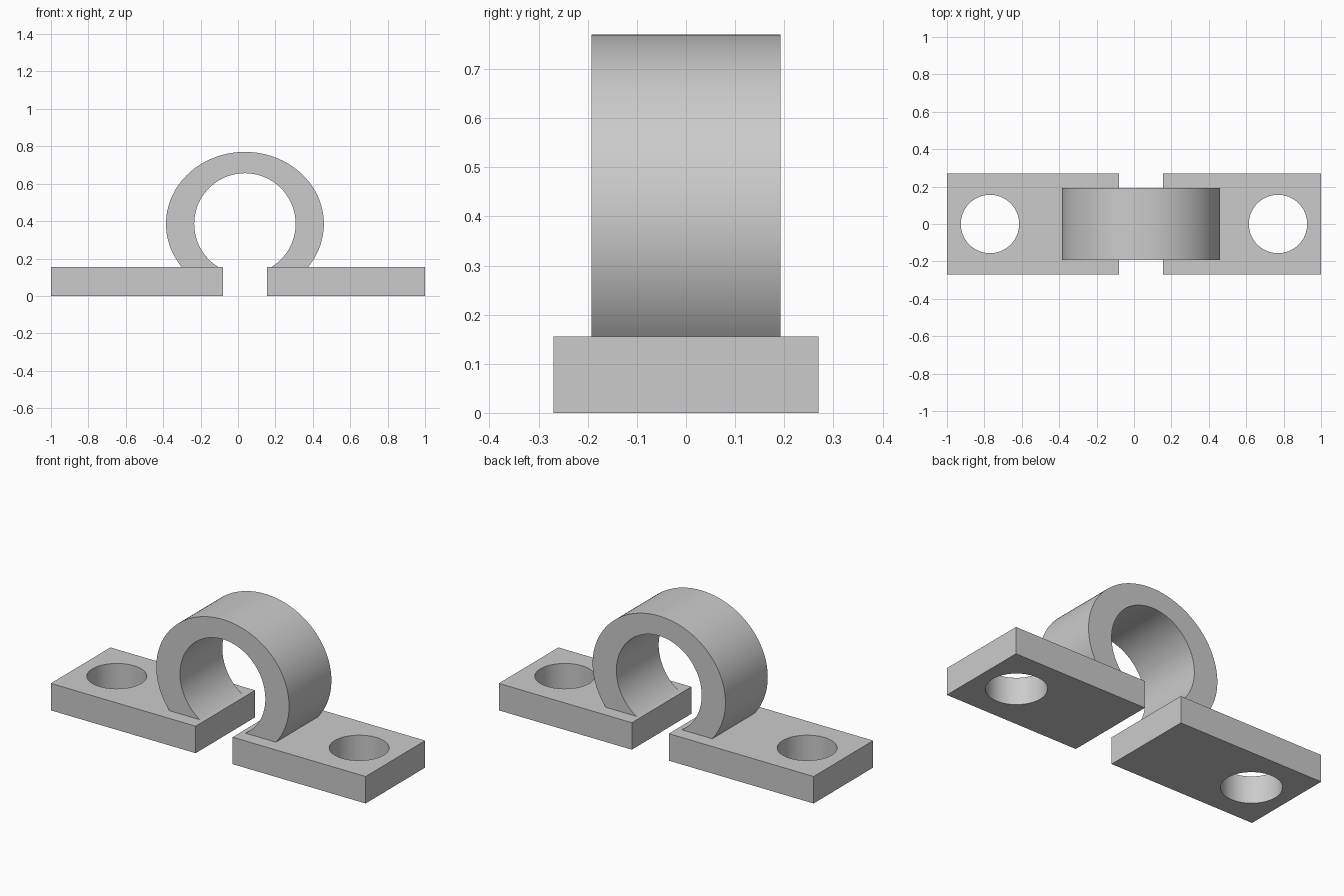
import bpy
import bmesh
from math import asin, cos, pi, radians, sin

old = bpy.data.objects.get("Cube")
if old:
    bpy.data.objects.remove(old, do_unlink=True)

PLATE_TOP = 0.155
PLATE_HALF_DEPTH = 0.27

steel = bpy.data.materials.new("plain grey")
steel.use_nodes = True
steel.diffuse_color = (0.6, 0.6, 0.6, 1)
steel.node_tree.nodes["Principled BSDF"].inputs["Base Color"].default_value = (0.6, 0.6, 0.6, 1)


def finish(obj):
    """Assign the colour and smooth the round walls only."""
    obj.data.materials.clear()
    obj.data.materials.append(steel)
    bpy.ops.object.select_all(action="DESELECT")
    obj.select_set(True)
    bpy.context.view_layer.objects.active = obj
    bpy.ops.object.shade_smooth_by_angle(angle=radians(30))


def foot_plate(name, x_min, x_max, hole_x):
    """Rectangular plate with a round bolt hole."""
    bpy.ops.mesh.primitive_cube_add(size=1, location=((x_min + x_max) / 2, 0, PLATE_TOP / 2))
    plate = bpy.context.object
    plate.name = name
    plate.scale = (x_max - x_min, 2 * PLATE_HALF_DEPTH, PLATE_TOP)
    bpy.ops.object.transform_apply(location=True, rotation=False, scale=True)

    bpy.ops.mesh.primitive_cylinder_add(vertices=64, radius=0.156, depth=1, location=(hole_x, 0, 0))
    cutter = bpy.context.object
    cutter.hide_render = True
    cut = plate.modifiers.new("bolt hole", "BOOLEAN")
    cut.operation = "DIFFERENCE"
    cut.solver = "EXACT"
    cut.object = cutter
    bpy.context.view_layer.objects.active = plate
    bpy.ops.object.modifier_apply(modifier=cut.name)
    bpy.data.objects.remove(cutter, do_unlink=True)
    finish(plate)


def clamp_loop(name, cx, cz, outer, inner, half_depth, steps=96):
    """Open ring, thicker at the sides, with both ends flat on the plates."""
    def arc(rx, rz):
        start = asin((PLATE_TOP - cz) / rz)
        sweep = pi - 2 * start
        angles = [start + sweep * i / steps for i in range(steps + 1)]
        return [(cx + rx * cos(a), cz + rz * sin(a)) for a in angles]

    bm = bmesh.new()
    rows = [[bm.verts.new((x, y, z)) for x, z in arc(*radii)]
            for radii, y in ((outer, -half_depth), (outer, half_depth),
                             (inner, half_depth), (inner, -half_depth))]
    # Outer wall, back face, inner wall and front face
    for a, b in zip(rows, rows[1:] + rows[:1]):
        for i in range(steps):
            bm.faces.new((a[i], a[i + 1], b[i + 1], b[i]))
    # Ends resting on the plates
    for i in (0, steps):
        bm.faces.new([row[i] for row in rows])
    bmesh.ops.recalc_face_normals(bm, faces=bm.faces)
    mesh = bpy.data.meshes.new(name)
    bm.to_mesh(mesh)
    bm.free()
    loop = bpy.data.objects.new(name, mesh)
    bpy.context.collection.objects.link(loop)
    finish(loop)


foot_plate("right_foot_plate", -1, -0.08, -0.77)
foot_plate("left_foot_plate", 0.155, 1, 0.77)
clamp_loop("clamp_loop", 0.037, 0.385, (0.422, 0.385), (0.271, 0.271), 0.192)
